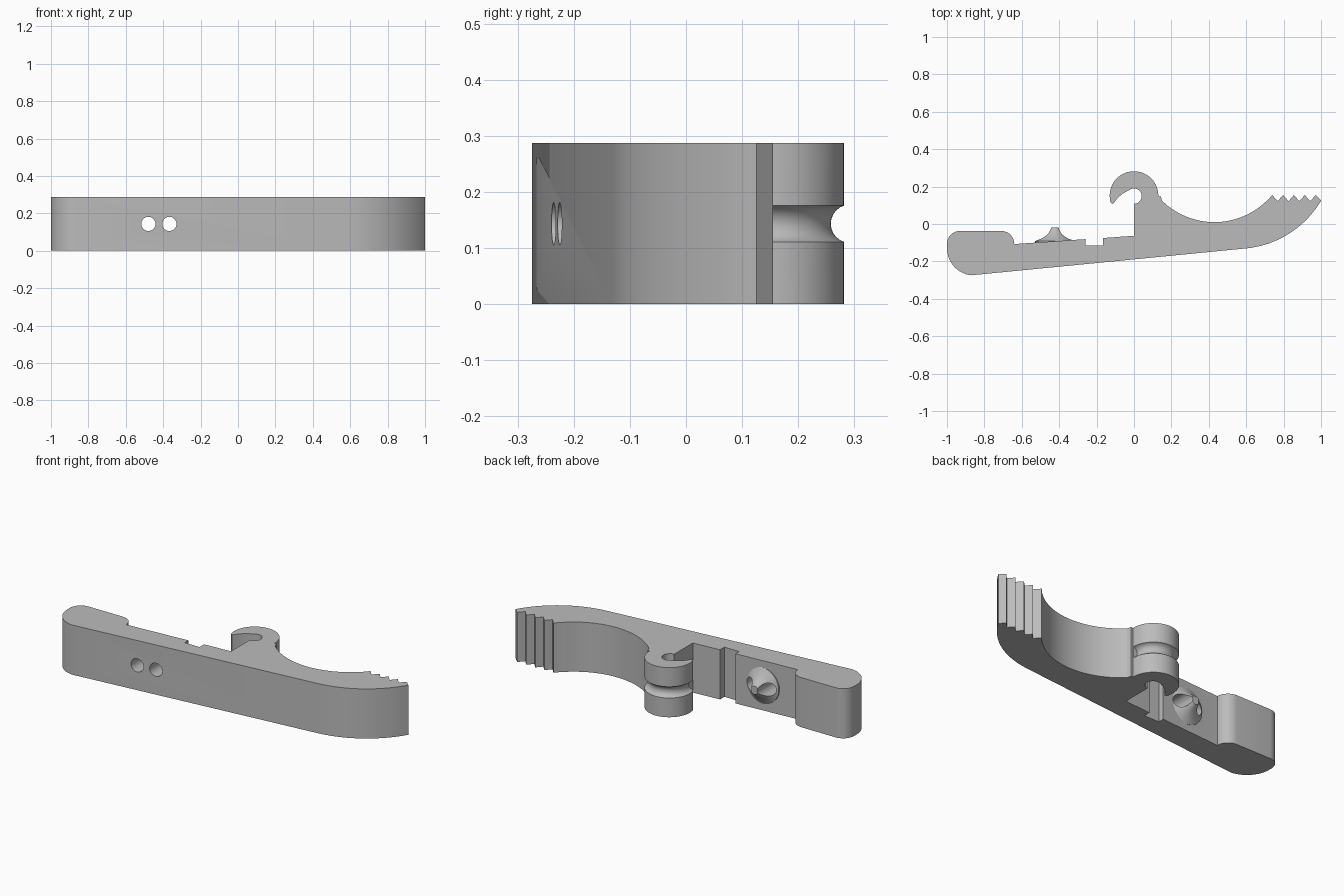
import bpy, bmesh
from math import sin, cos, radians, pi
from mathutils import Matrix, Vector

if "Cube" in bpy.data.objects:
    bpy.data.objects.remove(bpy.data.objects["Cube"])

HEIGHT = 0.287
MID = HEIGHT / 2
HOOK = (0, 0.152)

grey = bpy.data.materials.new("plain grey")
grey.use_nodes = True
grey.diffuse_color = (0.5, 0.5, 0.5, 1)
grey.node_tree.nodes["Principled BSDF"].inputs["Base Color"].default_value = grey.diffuse_color


def arc(centre, r, start, end, steps):
    angles = [radians(start + (end - start) * i / steps) for i in range(steps + 1)]
    return [(centre[0] + r * cos(a), centre[1] + r * sin(a)) for a in angles]


def make_object(name, bm):
    bmesh.ops.recalc_face_normals(bm, faces=bm.faces)
    mesh = bpy.data.meshes.new(name)
    bm.to_mesh(mesh)
    bm.free()
    mesh.materials.append(grey)
    obj = bpy.data.objects.new(name, mesh)
    bpy.context.collection.objects.link(obj)
    return obj


def extrude(name, outline):
    bm = bmesh.new()
    face = bm.faces.new([bm.verts.new((x, y, 0)) for x, y in outline])
    out = bmesh.ops.extrude_face_region(bm, geom=[face])
    verts = [v for v in out["geom"] if isinstance(v, bmesh.types.BMVert)]
    bmesh.ops.translate(bm, verts=verts, vec=(0, 0, HEIGHT))
    return make_object(name, bm)


def combine(target, tool, operation):
    mod = target.modifiers.new(tool.name, "BOOLEAN")
    mod.operation, mod.solver, mod.object = operation, "EXACT", tool
    bpy.ops.object.select_all(action="DESELECT")
    bpy.context.view_layer.objects.active = target
    target.select_set(True)
    bpy.ops.object.modifier_apply(modifier=mod.name)
    bpy.data.objects.remove(tool)


# Lever outline, counter-clockwise from the rounded left end
outline = arc((-0.93, -0.107), 0.07, 90, 180, 8)
outline += arc((-0.855, -0.13), 0.145, 180, 264, 14)
outline += arc((0.548, 0.393), 0.526, -84.3, -30.6, 20)

# Grip teeth
for i in range(5):
    x = 0.971 - i * 0.058
    outline += [(x, 0.155), (x - 0.029, 0.122)]

# Finger hollow, hook and its slot
outline += arc((0.43, 0.41), 0.4, -47, -134.5, 28)
outline += [(0.143, 0.148)]
outline += arc(HOOK, 0.13, -2, 198, 36)
outline += [(-0.112, 0.107), (-0.088, 0.138), (-0.06, 0.163)]
outline += arc((0, 0.149), 0.041, 130, -90, 20)

# Stepped seat with notch, then the rounded end block
outline += [(0, -0.063), (-0.165, -0.075), (-0.165, -0.115),
            (-0.26, -0.115), (-0.26, -0.081), (-0.635, -0.107)]
outline += arc((-0.71, -0.107), 0.07, 0, 90, 10)
lever = extrude("clip_lever", outline)

# Flared boss on the seat
bm = bmesh.new()
profile = [(0, -0.13), (0.105, -0.13), (0.105, -0.092), (0.078, -0.077),
           (0.052, -0.056), (0.035, -0.036), (0.024, -0.02), (0, -0.02)]
centre = Vector((-0.423, 0, MID))
verts = [bm.verts.new(centre + Vector((r, y, 0))) for r, y in profile]
edges = [bm.edges.new(pair) for pair in zip(verts, verts[1:])]
bmesh.ops.spin(bm, geom=verts + edges, cent=centre, axis=(0, 1, 0),
               angle=2 * pi, steps=40)
bmesh.ops.remove_doubles(bm, verts=bm.verts, dist=0.0001)
combine(lever, make_object("boss", bm), "UNION")

# Twin cord holes
for side in (-1, 1):
    bm = bmesh.new()
    bmesh.ops.create_cone(bm, cap_ends=True, segments=32, radius1=0.038,
                          radius2=0.038, depth=0.6)
    move = Matrix.Translation((-0.423 + side * 0.056, -0.15, MID))
    bm.transform(move @ Matrix.Rotation(pi / 2, 4, "X"))
    combine(lever, make_object("hole_cutter", bm), "DIFFERENCE")

# Round groove around the hook
bm = bmesh.new()
ring = [bm.verts.new((r, HOOK[1], z)) for r, z in arc((0.14, MID), 0.034, 0, 345, 23)]
start = bm.faces.new(ring)
bmesh.ops.spin(bm, geom=[start], cent=(0, HOOK[1], 0), axis=(0, 0, 1),
               angle=radians(215), steps=43)
combine(lever, make_object("groove_cutter", bm), "DIFFERENCE")

lever.select_set(True)
bpy.context.view_layer.objects.active = lever
bpy.ops.object.shade_smooth_by_angle(angle=radians(25))
